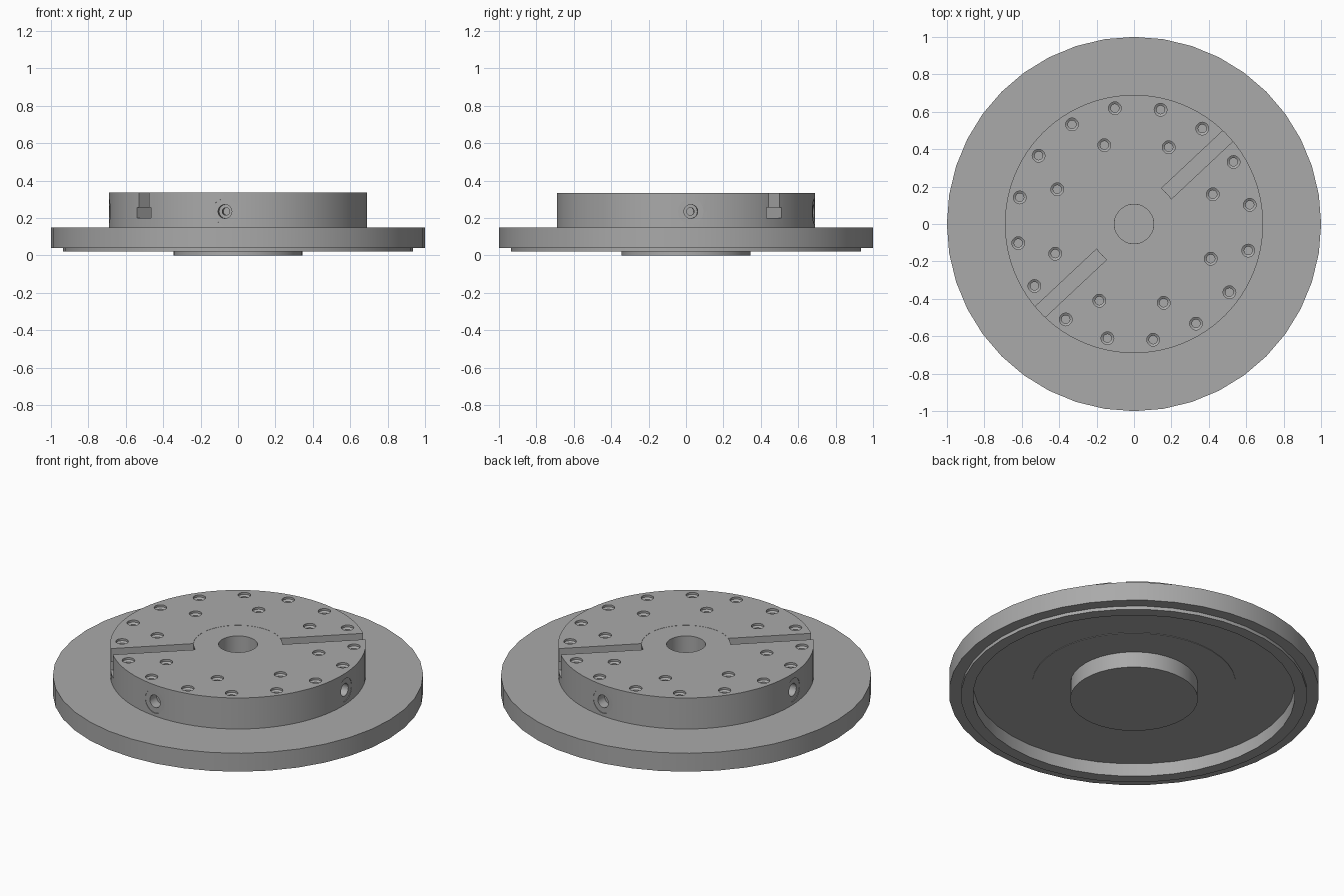
import bpy, bmesh, math
from mathutils import Matrix, Vector

cube = bpy.data.objects.get("Cube")
if cube:
    bpy.data.objects.remove(cube)

SLOT_ANGLE = math.radians(43.15)   # direction of the T-slot across the hub
HUB_R, HUB_TOP, FLANGE_TOP = 0.69, 0.335, 0.15

metal = bpy.data.materials.new("plain grey metal")
metal.use_nodes = True
GREY = (0.4, 0.4, 0.4, 1)
metal.diffuse_color = GREY
metal.node_tree.nodes["Principled BSDF"].inputs["Base Color"].default_value = GREY


def lathe(bm, profile, segments, matrix=Matrix(), closed=False):
    """Revolve (radius, height) points about z, then place them by matrix."""
    rings = []
    for r, z in profile:
        if r == 0:
            rings.append([bm.verts.new(matrix @ Vector((0, 0, z)))] * segments)
            continue
        turn = [2 * math.pi * i / segments for i in range(segments)]
        rings.append([bm.verts.new(matrix @ Vector((r * math.cos(a), r * math.sin(a), z)))
                      for a in turn])
    pairs = list(zip(rings, rings[1:]))
    if closed:
        pairs.append((rings[-1], rings[0]))
    for low, high in pairs:
        for i in range(segments):
            j = (i + 1) % segments
            corners = dict.fromkeys((low[i], low[j], high[j], high[i]))
            bm.faces.new(list(corners))


def finish(bm, name):
    bmesh.ops.recalc_face_normals(bm, faces=bm.faces)
    mesh = bpy.data.meshes.new(name)
    bm.to_mesh(mesh)
    bm.free()
    mesh.materials.append(metal)
    obj = bpy.data.objects.new(name, mesh)
    bpy.context.collection.objects.link(obj)
    return obj


def activate(obj):
    bpy.ops.object.select_all(action='DESELECT')
    obj.select_set(True)
    bpy.context.view_layer.objects.active = obj


def smooth(obj):
    activate(obj)
    bpy.ops.object.shade_smooth_by_angle(angle=math.radians(30))


def part(name, profile, segments, closed=False):
    bm = bmesh.new()
    lathe(bm, profile, segments, closed=closed)
    return finish(bm, name)


# Flange with bottom boss, recess, thin lip and blind centre bore
flange = part("flange", [
    (0, 0), (0.345, 0), (0.345, 0.094), (0.55, 0.094), (0.55, 0.097),
    (0.87, 0.097), (0.87, 0.02), (0.935, 0.02), (0.935, 0.04), (1, 0.04),
    (1, FLANGE_TOP), (0.105, FLANGE_TOP), (0.105, 0.06), (0, 0.06)], 40)
smooth(flange)

# Centre core with the bore, filling the middle of the hub
core = part("centre_core", [
    (0.105, FLANGE_TOP), (0.24, FLANGE_TOP), (0.24, HUB_TOP - 0.001),
    (0.105, HUB_TOP - 0.001)], 64, closed=True)
smooth(core)

# Hub ring
hub = part("hub", [
    (0.24, FLANGE_TOP), (HUB_R, FLANGE_TOP), (HUB_R, HUB_TOP), (0.24, HUB_TOP)],
    96, closed=True)

# Cutter: countersunk holes in two rings on the top face
bm = bmesh.new()
hole = [(0, -0.08), (0.022, -0.08), (0.022, -0.02), (0.034, -0.012), (0.034, 0.05), (0, 0.05)]
for count, radius in ((16, 0.627), (8, 0.45)):
    for i in range(count):
        a = SLOT_ANGLE + 2 * math.pi * (i + 0.5) / count
        place = Matrix.Translation((radius * math.cos(a), radius * math.sin(a), HUB_TOP))
        lathe(bm, hole, 20, place)

# Cutter: stepped radial screw holes on spot faces in the side wall
screw = [(0, 0.57), (0.02, 0.57), (0.02, 0.63), (0.037, 0.63), (0.037, 0.685),
         (0.068, 0.685), (0.068, 0.8), (0, 0.8)]
for side in (0, math.pi):
    for offset in (-49, 49):
        a = SLOT_ANGLE - math.pi / 2 + side + math.radians(offset)
        place = (Matrix.Translation((0, 0, 0.235)) @ Matrix.Rotation(a, 4, 'Z')
                 @ Matrix.Rotation(math.pi / 2, 4, 'Y'))
        lathe(bm, screw, 24, place)

# Cutter: T-slot, an extruded half profile mirrored across the slot
half = [(0.055, 0.2), (0.055, 0.255), (0.039, 0.255), (0.039, 0.4)]
outline = half + [(-w, z) for w, z in reversed(half)]
turn = Matrix.Rotation(SLOT_ANGLE, 4, 'Z')
face = bm.faces.new([bm.verts.new(turn @ Vector((-0.8, w, z))) for w, z in outline])
ends = bmesh.ops.extrude_face_region(bm, geom=[face], use_keep_orig=True)["geom"]
bmesh.ops.translate(bm, vec=turn @ Vector((1.6, 0, 0)),
                    verts=[g for g in ends if isinstance(g, bmesh.types.BMVert)])
cutter = finish(bm, "hub_cutter")
cutter.hide_render = True

# Cut the hub, then drop the cutter
mod = hub.modifiers.new("cuts", 'BOOLEAN')
mod.operation = 'DIFFERENCE'
mod.solver = 'EXACT'
mod.object = cutter
activate(hub)
bpy.ops.object.modifier_apply(modifier=mod.name)
bpy.data.objects.remove(cutter)
smooth(hub)
